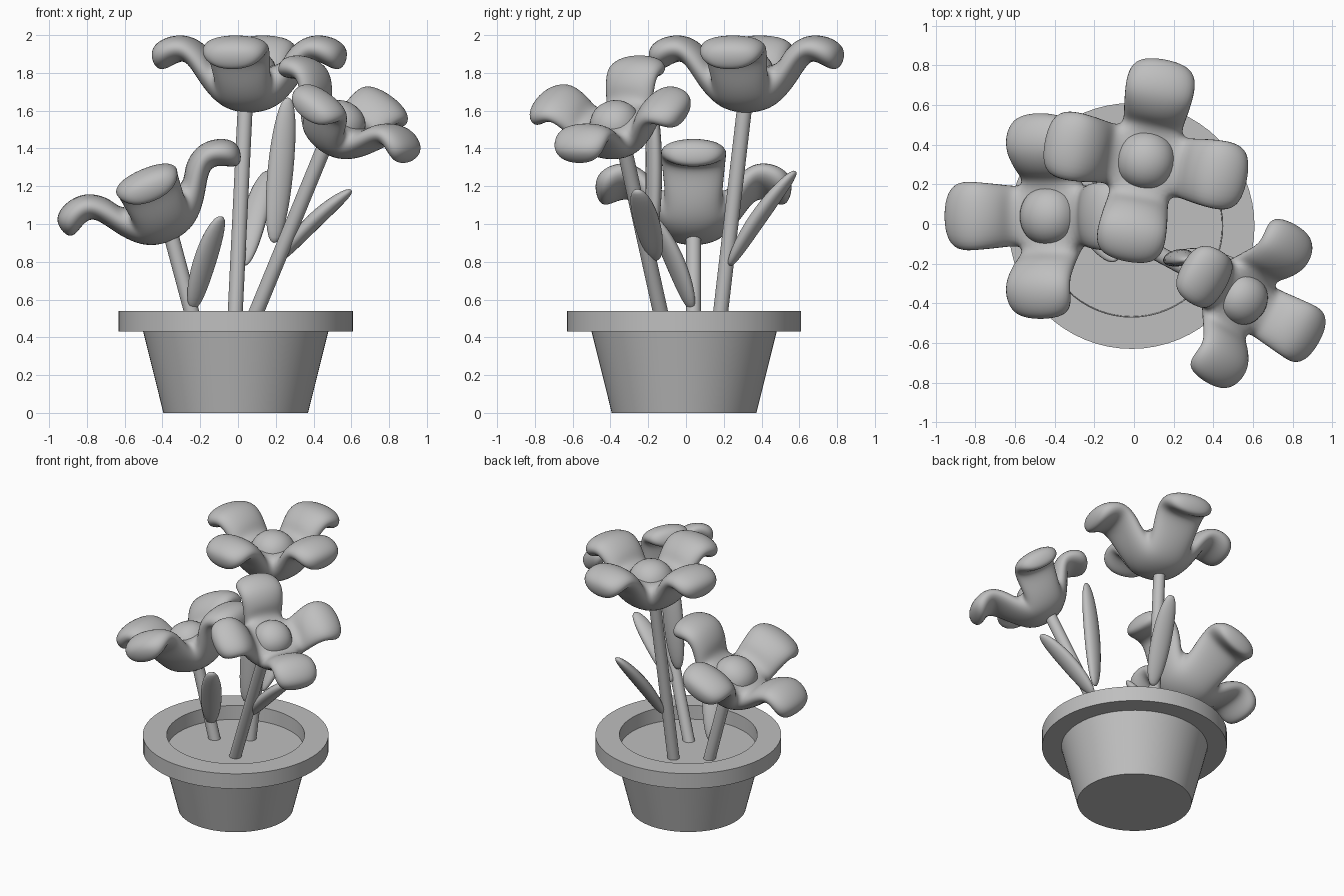
import bpy, bmesh, math
from mathutils import Vector, Matrix

if "Cube" in bpy.data.objects:
    bpy.data.objects.remove(bpy.data.objects["Cube"], do_unlink=True)

clay = bpy.data.materials.new("plain_grey")
clay.use_nodes = True
GREY = (0.52, 0.52, 0.52, 1)
clay.diffuse_color = GREY
clay.node_tree.nodes["Principled BSDF"].inputs["Base Color"].default_value = GREY


def finish(name, bm, matrix=Matrix(), subdivide=0, angle=180):
    """Turn a bmesh into a smooth, coloured object."""
    bmesh.ops.recalc_face_normals(bm, faces=bm.faces)
    mesh = bpy.data.meshes.new(name)
    bm.to_mesh(mesh)
    bm.free()
    mesh.materials.append(clay)
    obj = bpy.data.objects.new(name, mesh)
    bpy.context.collection.objects.link(obj)
    obj.matrix_world = matrix
    bpy.ops.object.select_all(action="DESELECT")
    obj.select_set(True)
    bpy.context.view_layer.objects.active = obj
    bpy.ops.object.shade_smooth_by_angle(angle=math.radians(angle))
    if subdivide:
        mod = obj.modifiers.new("subdivision", "SUBSURF")
        mod.levels = mod.render_levels = subdivide


def lathe(name, profile, center, segments=64):
    bm = bmesh.new()
    verts = [bm.verts.new((r, 0, z)) for r, z in profile]
    edges = [bm.edges.new(pair) for pair in zip(verts, verts[1:])]
    bmesh.ops.spin(bm, geom=verts + edges, axis=(0, 0, 1), cent=(0, 0, 0),
                   angle=math.tau, steps=segments)
    bmesh.ops.remove_doubles(bm, verts=bm.verts, dist=1e-4)
    finish(name, bm, Matrix.Translation(center), angle=30)


def stem(name, start, end, radius=0.04):
    start, end = Vector(start), Vector(end)
    axis = end - start
    bm = bmesh.new()
    bmesh.ops.create_cone(bm, cap_ends=True, segments=24, radius1=radius,
                          radius2=radius, depth=axis.length)
    turn = axis.to_track_quat("Z", "Y").to_matrix().to_4x4()
    finish(name, bm, Matrix.Translation((start + end) / 2) @ turn, angle=40)


def leaf(name, base, tip, wide, bend=0.02, half_width=0.07, half_thick=0.042):
    """Flattened, blunt ellipsoid from base to tip, bowed along its length."""
    base, tip = Vector(base), Vector(tip)
    axis = tip - base
    along = axis.normalized()
    side = Vector(wide)
    side = (side - along * side.dot(along)).normalized()
    up = side.cross(along)
    if up.z < 0:
        up = -up
    bm = bmesh.new()
    bmesh.ops.create_uvsphere(bm, u_segments=20, v_segments=16, radius=1)
    for v in bm.verts:
        x, y, t = v.co
        blunt = max(1 - t * t, 0.01) ** -0.08
        v.co = ((base + tip) / 2 + along * (t * axis.length / 2)
                + side * (x * half_width * blunt)
                + up * (y * half_thick * blunt + bend * (1 - t * t)))
    finish(name, bm)


# Petal cross-sections: (lower radius, lower z, upper radius, upper z,
# lower half width, upper half width)
PETAL = [(0.13, -0.05, 0.18, 0.20, 0.13, 0.18),
         (0.27, 0.12, 0.20, 0.30, 0.17, 0.175),
         (0.34, 0.26, 0.32, 0.39, 0.185, 0.19),
         (0.44, 0.19, 0.46, 0.375, 0.185, 0.20),
         (0.50, 0.18, 0.54, 0.30, 0.11, 0.125)]


def flower(name, base, normal, petal_direction, size=1.0):
    """Four petals grown out of the sides of one central block."""
    n = Vector(normal).normalized()
    x = Vector(petal_direction)
    x = (x - n * x.dot(n)).normalized()
    matrix = Matrix((x, n.cross(x), n)).transposed().to_4x4()
    matrix.translation = base
    matrix = matrix @ Matrix.Scale(size, 4)
    bm = bmesh.new()
    roots = []
    for k in range(4):
        turn = Matrix.Rotation(k * math.pi / 2, 3, "Z")
        rings = []
        for r0, z0, r1, z1, w0, w1 in PETAL:
            corners = [(r0, -w0, z0), (r0, w0, z0), (r1, w1, z1), (r1, -w1, z1)]
            rings.append([bm.verts.new(turn @ Vector(c)) for c in corners])
        for a, b in zip(rings, rings[1:]):
            for i in range(4):
                j = (i + 1) % 4
                bm.faces.new((a[i], a[j], b[j], b[i]))
        bm.faces.new(rings[-1])
        roots.append(rings[0])
    bm.faces.new([ring[0] for ring in roots])
    bm.faces.new([ring[3] for ring in roots])
    bmesh.ops.remove_doubles(bm, verts=bm.verts, dist=1e-4)
    finish(name + "_petals", bm, matrix, 3)

    # Rounded button in the middle
    bm = bmesh.new()
    bmesh.ops.create_cube(bm, size=0.36)
    finish(name + "_center", bm, matrix @ Matrix.Translation((0, 0, 0.15)), 3)


# Pot with overhanging rim, and soil
POT_CENTER = (-0.012, -0.01, 0)
lathe("pot", [(0, 0), (0.383, 0), (0.49, 0.43), (0.62, 0.43), (0.62, 0.54),
              (0.46, 0.54), (0.455, 0.42)], POT_CENTER)
lathe("soil", [(0, 0.44), (0.458, 0.44)], POT_CENTER)

# Stems
stem("tall_stem", (-0.02, 0.17, 0.42), (0.04, 0.315, 1.66))
stem("left_stem", (0.05, -0.11, 0.42), (0.47, -0.335, 1.44))
stem("right_stem", (-0.215, 0.04, 0.42), (-0.365, 0.04, 0.98))

# Flowers
flower("tall_flower", (0.06, 0.32, 1.625), (0, 0, 1), (0.19, 0.98, 0))
flower("left_flower", (0.475, -0.34, 1.41), (0.48, -0.256, 0.836),
       (0.72, -0.42, -0.54), 0.88)
flower("right_flower", (-0.365, 0.04, 0.945), (-0.39, 0, 0.92), (0.92, 0, 0.39))

# Leaves
leaf("right_stem_leaf", (-0.24, 0.03, 0.55), (-0.09, -0.18, 1.04), (0.8, 0.58, 0))
leaf("left_stem_small_leaf", (0.22, -0.16, 0.81), (0.6, -0.26, 1.18), (0.24, 0.97, 0))
leaf("left_stem_long_leaf", (0.19, -0.18, 0.9), (0.265, -0.18, 1.67), (1, 0.25, 0), 0.01)
leaf("tall_stem_leaf", (0.03, 0.23, 0.78), (0.16, 0.58, 1.28), (0.93, -0.37, 0))
